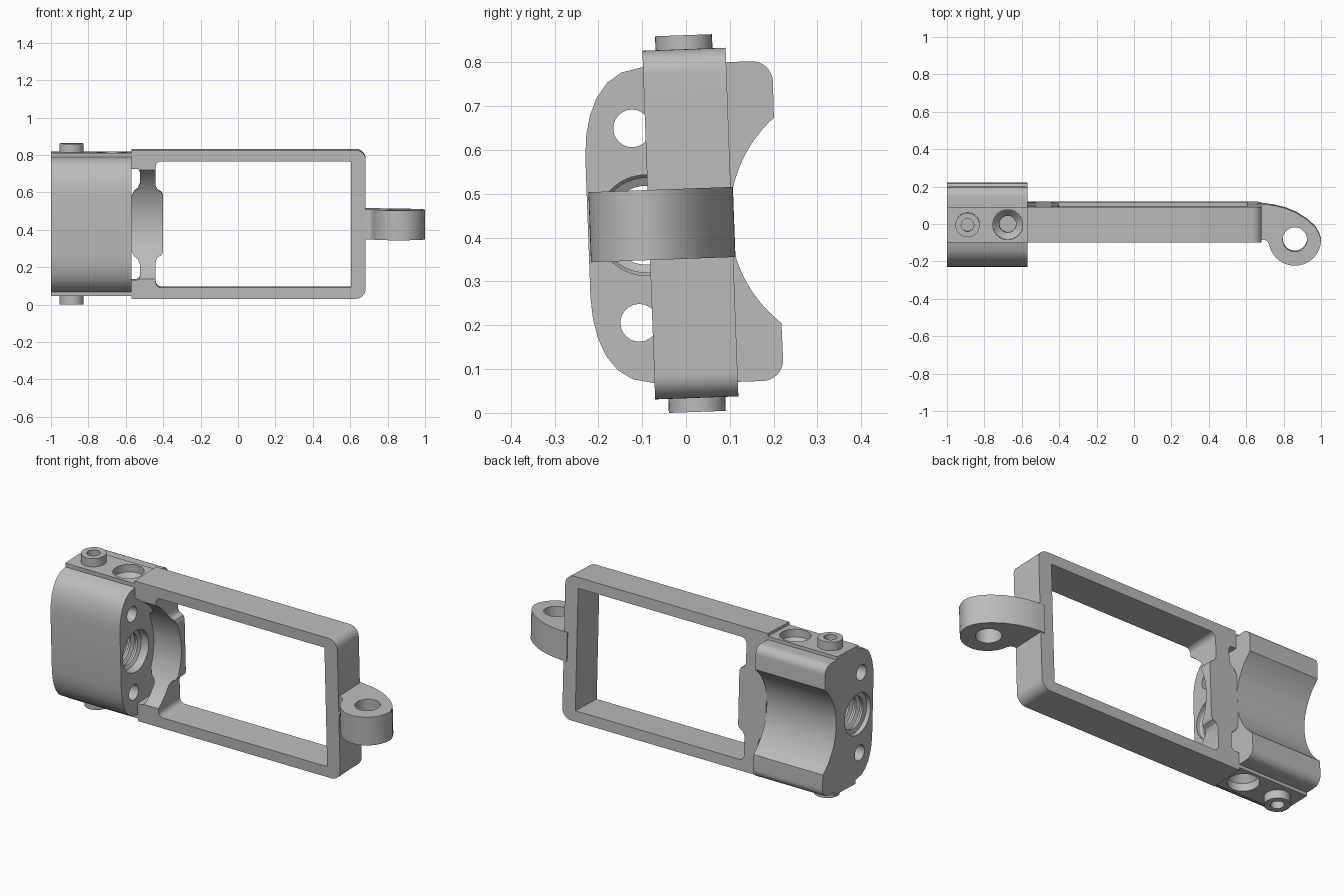
import bpy, bmesh, math
from mathutils import Matrix, Vector

cube = bpy.data.objects.get("Cube")
if cube:
    bpy.data.objects.remove(cube, do_unlink=True)

grey = bpy.data.materials.new("satin grey")
grey.use_nodes = True
colour = (0.5, 0.5, 0.5, 1)
grey.diffuse_color = colour
grey.node_tree.nodes["Principled BSDF"].inputs["Base Color"].default_value = colour


def finish(name, bm):
    bmesh.ops.recalc_face_normals(bm, faces=bm.faces)
    mesh = bpy.data.meshes.new(name)
    bm.to_mesh(mesh)
    bm.free()
    mesh.materials.append(grey)
    obj = bpy.data.objects.new(name, mesh)
    bpy.context.collection.objects.link(obj)
    return obj


def prism(name, points, axis, lo, hi):
    """Extrude a flat outline along one axis; points hold the other two coordinates."""
    bm = bmesh.new()
    verts = []
    for p in points:
        co = list(p)
        co.insert(axis, lo)
        verts.append(bm.verts.new(co))
    face = bm.faces.new(verts)
    new = bmesh.ops.extrude_face_region(bm, geom=[face])["geom"]
    step = Vector((0, 0, 0))
    step[axis] = hi - lo
    bmesh.ops.translate(bm, vec=step, verts=[g for g in new if isinstance(g, bmesh.types.BMVert)])
    return finish(name, bm)


def turned(name, profile, axis, centre, sides=40):
    """Solid of revolution from (position along axis, radius) pairs."""
    bm = bmesh.new()
    a, b = [i for i in range(3) if i != axis]
    rings = []
    for pos, rad in profile:
        ring = []
        for i in range(sides):
            t = 2 * math.pi * i / sides
            co = list(centre)
            co[axis] += pos
            co[a] += rad * math.cos(t)
            co[b] += rad * math.sin(t)
            ring.append(bm.verts.new(co))
        rings.append(ring)
    for r, s in zip(rings, rings[1:]):
        for i in range(sides):
            j = (i + 1) % sides
            bm.faces.new((r[i], r[j], s[j], s[i]))
    bm.faces.new(rings[0])
    bm.faces.new(rings[-1])
    return finish(name, bm)


def combine(target, others, operation="DIFFERENCE"):
    for other in others:
        mod = target.modifiers.new("cut", "BOOLEAN")
        mod.operation, mod.solver, mod.object = operation, "EXACT", other
        bpy.ops.object.select_all(action="DESELECT")
        bpy.context.view_layer.objects.active = target
        target.select_set(True)
        bpy.ops.object.modifier_apply(modifier=mod.name)
        bpy.data.objects.remove(other, do_unlink=True)


def arc(cx, cy, r, start, end, n=10):
    return [(cx + r * math.cos(math.radians(start + (end - start) * i / n)),
             cy + r * math.sin(math.radians(start + (end - start) * i / n))) for i in range(n + 1)]


def mirrored(half):
    """Close an outline that is symmetric about its second coordinate."""
    return half + [(p, -q) for p, q in reversed(half)]


# Rectangular frame with its shaped left divider
frame = prism("frame", mirrored([(-.57, .398)] + arc(.628, .343, .055, 90, 0)), 1, -.095, .095)
window = prism("window_cut", mirrored([(.603, .338)] + arc(-.41, .308, .03, 90, 180, 6)
               + [(-.44, .2), (-.43, .18), (-.408, .168), (-.4, .15)]), 1, -.2, .2)
cutters = [window]
for s in (1, -1):
    cutters.append(prism("pocket_cut", [(x, s * z) for x, z in
                   [(-.6, .298)] + arc(-.545, .278, .02, 90, 0, 5)
                   + [(-.525, .215), (-.535, .19), (-.555, .175), (-.57, .145), (-.6, .145)]],
                   1, -.2, .2))
cutters.append(turned("saddle_cut", [(-.6, .354), (-.39, .354)], 0, (0, -.294, 0), 96))
combine(frame, cutters)

# Hinge ear on the right end
ear_outline = ([(.66, .1), (.7, .099), (.75, .092), (.81, .077), (.87, .052), (.93, .013),
                (.97, -.025), (.99, -.06)]
               + arc(.86, -.09, .14, 0, -170, 24) + [(.713, -.1), (.7, -.092), (.66, -.09)])
ear = prism("hinge_ear", ear_outline, 2, -.08, .08)
combine(ear, [turned("ear_hole", [(-.2, .065), (.2, .065)], 2, (.86, -.09, 0))])

# End block: rounded front, hollowed back
scoop = arc(.396, 0, .306, 130, 180, 14)
block_half = ([(-.234, .16), (-.23, .21), (-.22, .255), (-.203, .295), (-.178, .328), (-.145, .35), (-.095, .361)]
              + [(.095, .365)] + arc(.152, .317, .048, 90, 0, 8) + scoop[:-1])
block = prism("end_block", block_half + [scoop[-1]] + [(y, -z) for y, z in reversed(block_half)], 0, -1, -.57)
caps = [prism("cap", [(-.095, s * .32), (.085, s * .32), (.095, s * .34), (.095, s * .383), (-.095, s * .383)],
              0, -1, -.57) for s in (1, -1)]
combine(block, caps, "UNION")

# Threaded bore, side holes and countersunk holes
thread = [(-1.05, .115), (-.975, .115)]
for i in range(9):
    x = -.97 + i * .042
    thread += [(x, .09), (x + .012, .09), (x + .022, .108), (x + .032, .108)]
thread += [(-.59, .115), (-.5, .115)]
cutters = [turned("bore_cut", thread, 0, (0, -.1, 0), 48)]
for s in (1, -1):
    cutters.append(turned("side_hole", [(-1.1, .043), (-.5, .043)], 0, (0, -.125, s * .222), 24))
    cutters.append(turned("countersink", [(s * .45, .08), (s * .34, .08), (s * .3, .045), (s * .2, .045)],
                          2, (-.675, 0, 0)))
combine(block, cutters)

# Socket bolts above and below the block
parts = [frame, ear, block]
for s, name in ((1, "top_bolt"), (-1, "bottom_bolt")):
    parts.append(turned(name, [(s * .34, .065), (s * .43, .065), (s * .43, .034), (s * .37, .034)],
                        2, (-.89, 0, 0), 32))

# Slight lean, then rest on the ground
lean = Matrix.Translation((0, .01, .432)) @ Matrix.Rotation(math.radians(2.1), 4, "X")
bpy.ops.object.select_all(action="DESELECT")
for part in parts:
    part.data.transform(lean)
    part.select_set(True)
bpy.context.view_layer.objects.active = frame
bpy.ops.object.shade_smooth_by_angle(angle=math.radians(30))
